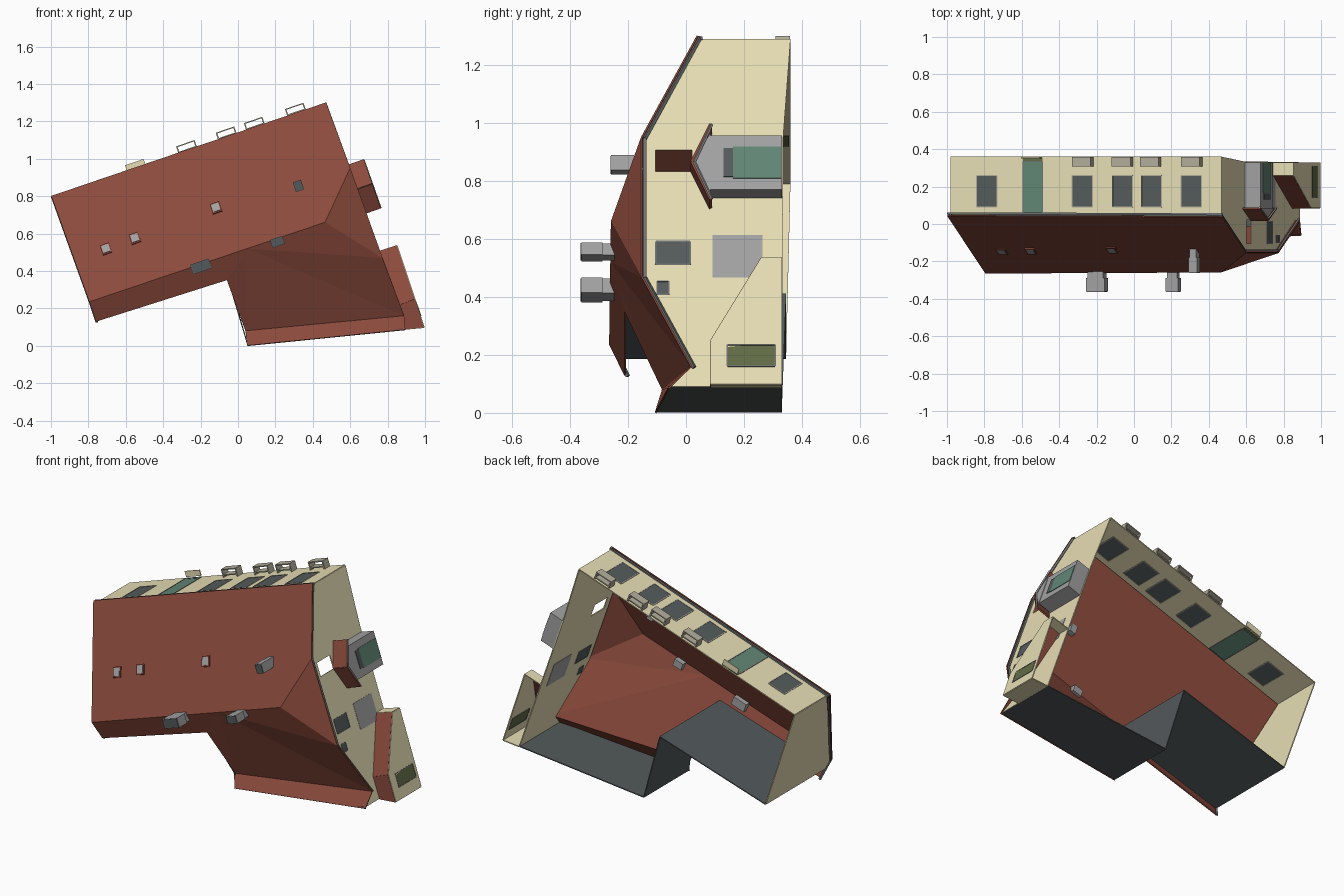
import bpy, bmesh, math
from mathutils import Vector, Matrix

if "Cube" in bpy.data.objects:
    bpy.data.objects.remove(bpy.data.objects["Cube"])


def material(name, r, g, b):
    m = bpy.data.materials.new(name)
    m.use_nodes = True
    m.diffuse_color = (r, g, b, 1)
    node = m.node_tree.nodes["Principled BSDF"]
    node.inputs["Base Color"].default_value = (r, g, b, 1)
    node.inputs["Roughness"].default_value = 0.8
    return m


CREAM = material("cream plaster", 0.80, 0.73, 0.46)
RED = material("red roof tile", 0.255, 0.068, 0.045)
SLATE = material("dark slate wall", 0.085, 0.098, 0.103)
GREY = material("light grey", 0.36, 0.36, 0.36)
TRIM = material("trim grey", 0.16, 0.165, 0.165)
GLASS = material("window glass", 0.09, 0.105, 0.105)
TEAL = material("teal glass", 0.12, 0.24, 0.18)
OLIVE = material("olive glass", 0.12, 0.15, 0.06)
STONE = material("pale stone", 0.45, 0.42, 0.33)


def mesh_object(name, points, faces, mat, thick=0.0):
    me = bpy.data.meshes.new(name)
    me.from_pydata([tuple(p) for p in points], [], faces)
    me.materials.append(mat)
    bm = bmesh.new()
    bm.from_mesh(me)
    bmesh.ops.recalc_face_normals(bm, faces=bm.faces)
    bm.to_mesh(me)
    bm.free()
    ob = bpy.data.objects.new(name, me)
    bpy.context.collection.objects.link(ob)
    if thick:
        mod = ob.modifiers.new("thickness", "SOLIDIFY")
        mod.thickness = thick
        mod.offset = 0
    return ob


def sheet(name, points, mat, thick=0.006):
    return mesh_object(name, points, [range(len(points))], mat, thick)


def box(name, centre, size, angle, mat):
    """Box turned about the y axis; size is (along wall, height, depth)."""
    bpy.ops.mesh.primitive_cube_add(size=1)
    ob = bpy.context.object
    ob.name = name
    ob.data.materials.append(mat)
    ob.matrix_world = (Matrix.Translation(centre) @ Matrix.Rotation(angle, 4, "Y")
                       @ Matrix.Diagonal((*size, 1)))
    return ob


def beam(name, p, q, width, mat):
    """Square bar between two points."""
    p, q = Vector(p), Vector(q)
    bpy.ops.mesh.primitive_cube_add(size=1)
    ob = bpy.context.object
    ob.name = name
    ob.data.materials.append(mat)
    ob.matrix_world = (Matrix.Translation((p + q) / 2)
                       @ (q - p).to_track_quat("Z", "Y").to_matrix().to_4x4()
                       @ Matrix.Diagonal((width, width, (q - p).length, 1)))
    return ob


# Roof corners
eave_l, eave_r = (-0.998, 0.045, 0.80), (0.472, 0.04, 1.30)
ridge_l, ridge_r = (-0.795, -0.262, 0.235), (0.465, -0.256, 0.66)
hip_a, hip_b = (0.6, -0.152, 0.95), (0.773, -0.152, 0.47)
valley_r, valley_l = (0.888, 0.018, 0.16), (0.04, -0.08, 0.08)
inner, knee = (-0.06, -0.21, 0.352), (0.05, -0.258, 0.52)
low_l, lip_l, lip_r = (-0.76, -0.21, 0.13), (0.05, -0.105, 0.0), (0.895, -0.06, 0.085)

roof_points = [eave_l, eave_r, hip_a, ridge_r, ridge_l, hip_b, valley_r,
               valley_l, inner, knee, low_l, lip_l, lip_r]
roof_faces = [(0, 1, 2, 3, 9, 4), (2, 5, 3), (9, 3, 5), (9, 5, 6), (9, 6, 7),
              (9, 7, 8), (4, 9, 8, 10), (7, 6, 12, 11)]
mesh_object("main_roof", roof_points, roof_faces, RED, 0.006)

# Gutters and verge boards tucked under the roof edge
for name, p, q in [("back_gutter", eave_l, eave_r), ("left_verge", eave_l, ridge_l),
                   ("left_low_verge", ridge_l, low_l), ("right_verge", eave_r, hip_a),
                   ("hip_gutter", hip_a, hip_b), ("right_low_verge", hip_b, valley_r)]:
    side = 0.006 if "left" in name else -0.006
    tuck = Vector((0, 0.012, -0.008)) if name == "back_gutter" else Vector((side, 0.010, -0.004))
    beam(name, Vector(p) + tuck, Vector(q) + tuck, 0.011, TRIM)

# Outer walls
back_l, back_r = (-0.978, 0.79), (0.465, 1.285)
side_r, south_l = (0.885, 0.09), (0.052, 0.005)
notch, front_l = (-0.066, 0.408), (-0.773, 0.188)


def at(corner, y):
    return (corner[0], y, corner[1])


def right_x(z):
    return back_r[0] + (back_r[1] - z) * (side_r[0] - back_r[0]) / (back_r[1] - side_r[1])


def back_z(x):
    return back_l[1] + (x - back_l[0]) * (back_r[1] - back_l[1]) / (back_r[0] - back_l[0])


BACK = -math.atan2(back_r[1] - back_l[1], back_r[0] - back_l[0])
RIGHT = math.atan2(back_r[1] - side_r[1], side_r[0] - back_r[0])

sheet("back_wall", [at(back_l, 0.05), at(back_r, 0.05), at(back_r, 0.36), at(back_l, 0.36)], CREAM)
sheet("left_end_wall", [at(back_l, 0.055), (-0.79, -0.255, 0.24), at(front_l, -0.23),
                        at(front_l, 0.345), at(back_l, 0.36)], CREAM)
sheet("front_wall", [at(front_l, -0.23), at(notch, -0.23), at(notch, 0.345),
                     at(front_l, 0.345)], SLATE)
sheet("notch_wall", [at(notch, -0.225), (-0.052, -0.2, 0.352), (0.03, -0.08, 0.08),
                     at(south_l, -0.1), at(south_l, 0.33), at(notch, 0.345)], SLATE)
sheet("south_wall", [at(south_l, -0.1), at(side_r, -0.06), at(side_r, 0.33),
                     at(south_l, 0.33)], SLATE)
outline = [(1.285, 0.05), (0.95, -0.147), (0.47, -0.147), (0.16, 0.022), (0.09, -0.055),
           (0.09, 0.33), (0.95, 0.335), (1.285, 0.36)]
gable = sheet("right_gable_wall", [(right_x(z), y, z) for z, y in outline], CREAM)

# Open hole in the gable
cutter = box("hole_cutter", (right_x(0.868), -0.042, 0.868), (0.08, 0.125, 0.1), RIGHT, CREAM)
cut = gable.modifiers.new("hole", "BOOLEAN")
cut.operation = "DIFFERENCE"
cut.solver = "EXACT"
cut.object = cutter
bpy.context.view_layer.objects.active = gable
for mod in list(gable.modifiers):
    bpy.ops.object.modifier_apply(modifier=mod.name)
bpy.data.objects.remove(cutter)


def pane(name, centre, width, height, angle, mat, frame=TRIM):
    """Window plate with four thin frame bars."""
    box(name, centre, (width, height, 0.008), angle, mat)
    turn = Matrix.Rotation(angle, 3, "Y")
    for s in (-1, 1):
        for off, size in (((s * width / 2, 0, 0), (0.005, height, 0.011)),
                          ((0, s * height / 2, 0), (width, 0.005, 0.011))):
            box(name + "_frame", Vector(centre) + turn @ Vector(off), size, angle, frame)


# Back windows, glazed door and step
normal = Vector((math.sin(BACK), 0, math.cos(BACK)))
along = Vector((math.cos(BACK), 0, -math.sin(BACK)))
for x in (-0.785, -0.275, -0.06, 0.095, 0.308):
    pane("back_window", (x, 0.175, back_z(x)), 0.115, 0.17, BACK, GLASS, STONE)
pane("glazed_door", (-0.54, 0.195, back_z(-0.54)), 0.11, 0.28, BACK, TEAL)
box("door_threshold", (-0.54, 0.345, back_z(-0.54)), (0.11, 0.02, 0.0095), BACK, OLIVE)
box("door_step", Vector((-0.54, 0.354, back_z(-0.54))) + normal * 0.027,
    (0.105, 0.006, 0.034), BACK, CREAM)

# Open light wells along the back
for x in (-0.265, -0.053, 0.097, 0.317):
    base = Vector((x, 0.333, back_z(x)))
    for depth in (0.016, 0.048):
        box("light_well_bar", base + normal * depth, (0.105, 0.05, 0.006), BACK, STONE)
    for s in (-1, 1):
        box("light_well_side", base + normal * 0.025 + along * s * 0.049,
            (0.007, 0.05, 0.046), BACK, STONE)

# Gable windows
pane("gable_window", (right_x(0.55), -0.045, 0.55), 0.083, 0.118, RIGHT, GLASS)
pane("small_window", (right_x(0.43), -0.08, 0.43), 0.048, 0.04, RIGHT, GLASS)
box("side_door", (right_x(0.538), 0.178, 0.538), (0.155, 0.172, 0.0095), RIGHT, GREY)

# Porch on the gable
mid = Vector((right_x(0.833), 0, 0.833))
out = Vector((math.sin(RIGHT), 0, math.cos(RIGHT)))
run = Vector((math.cos(RIGHT), 0, -math.sin(RIGHT)))
up = Vector((0, 1, 0))
box("porch_body", mid + out * 0.045 + up * 0.205, (0.197, 0.25, 0.09), RIGHT, GREY)
box("porch_glass", mid + out * 0.089 + up * 0.245, (0.115, 0.165, 0.008), RIGHT, TEAL)
box("porch_dark_pane", mid + out * 0.089 + up * 0.148, (0.105, 0.036, 0.008), RIGHT, GLASS)
sheet("porch_gable", [mid + out * 0.09 + up * 0.025, mid + out * 0.09 + run * 0.11 + up * 0.085,
                      mid + out * 0.09 - run * 0.11 + up * 0.085], GREY)
for s in (-1, 1):
    tip, foot = mid + up * 0.02, mid + run * s * 0.137 + up * 0.085
    sheet("porch_roof", [tip, tip + out * 0.1, foot + out * 0.1, foot], RED, 0.01)
    beam("porch_verge", tip + out * 0.098 + up * 0.008, foot + out * 0.098 + up * 0.004, 0.008, GREY)

# Lean-to beside the gable
ext_in, ext_mid, ext_low = (right_x(0.5), 0.5), (right_x(0.21), 0.21), (0.888, 0.088)
out_in, out_mid, out_low = (0.85, 0.535), (0.945, 0.25), (0.995, 0.098)
sheet("lean_to_slope", [at(ext_in, 0.26), at(out_in, 0.26), at(out_mid, 0.085),
                        at(ext_mid, 0.085)], RED, 0.003)
sheet("lean_to_top", [at(ext_mid, 0.085), at(out_mid, 0.085), at(out_low, 0.085),
                      at(ext_low, 0.085)], RED, 0.003)
sheet("lean_to_side", [at(out_in, 0.26), at(out_mid, 0.085), at(out_low, 0.085),
                       at(out_low, 0.33), at(out_in, 0.33)], CREAM)
sheet("lean_to_end", [at(ext_low, 0.085), at(out_low, 0.085), at(out_low, 0.33),
                      at(ext_low, 0.33)], CREAM)
sheet("lean_to_back", [at(ext_in, 0.26), at(out_in, 0.26), at(out_in, 0.33),
                       at(ext_in, 0.33)], CREAM)
pane("lean_to_window", (0.962, 0.225, 0.197), 0.078, 0.165, RIGHT, OLIVE)

# Chimneys: centre, then width and depth of the cap, top, cap underside, foot
for x, z, w, d, top, neck, foot in [(-0.198, 0.424, 0.105, 0.055, -0.36, -0.288, -0.22),
                                    (0.21, 0.555, 0.07, 0.045, -0.36, -0.288, -0.22),
                                    (0.323, 0.855, 0.046, 0.055, -0.258, -0.18, -0.12)]:
    box("chimney_cap", (x, (top + neck) / 2, z), (w, neck - top, d), BACK, GREY)
    box("chimney_top", (x, top, z), (w * 0.94, 0.006, d * 0.92), BACK, SLATE)
    box("chimney_stack", (x, (neck + foot) / 2, z), (w * 0.83, foot - neck, d * 0.95), BACK, GREY)

# Skylights lying on the back slope
e1 = Vector(eave_r) - Vector(eave_l)
slope_n = e1.cross(Vector(ridge_l) - Vector(eave_l)).normalized()
if slope_n.y > 0:
    slope_n = -slope_n
e1.normalize()
e2 = slope_n.cross(e1)
basis = Matrix((e1, e2, slope_n)).transposed().to_4x4()
for x, z in [(-0.705, 0.515), (-0.55, 0.572), (-0.117, 0.735)]:
    d = Vector((x, 0, z)) - Vector(eave_l)
    y = eave_l[1] - (slope_n.x * d.x + slope_n.z * d.z) / slope_n.y
    for name, size, lift, mat in (("skylight_frame", (0.052, 0.06, 0.012), 0.004, RED),
                                  ("skylight_pane", (0.04, 0.045, 0.009), 0.008, GREY)):
        ob = box(name, (0, 0, 0), (1, 1, 1), 0, mat)
        ob.matrix_world = (Matrix.Translation(Vector((x, y, z)) + slope_n * lift)
                           @ basis @ Matrix.Diagonal((*size, 1)))
